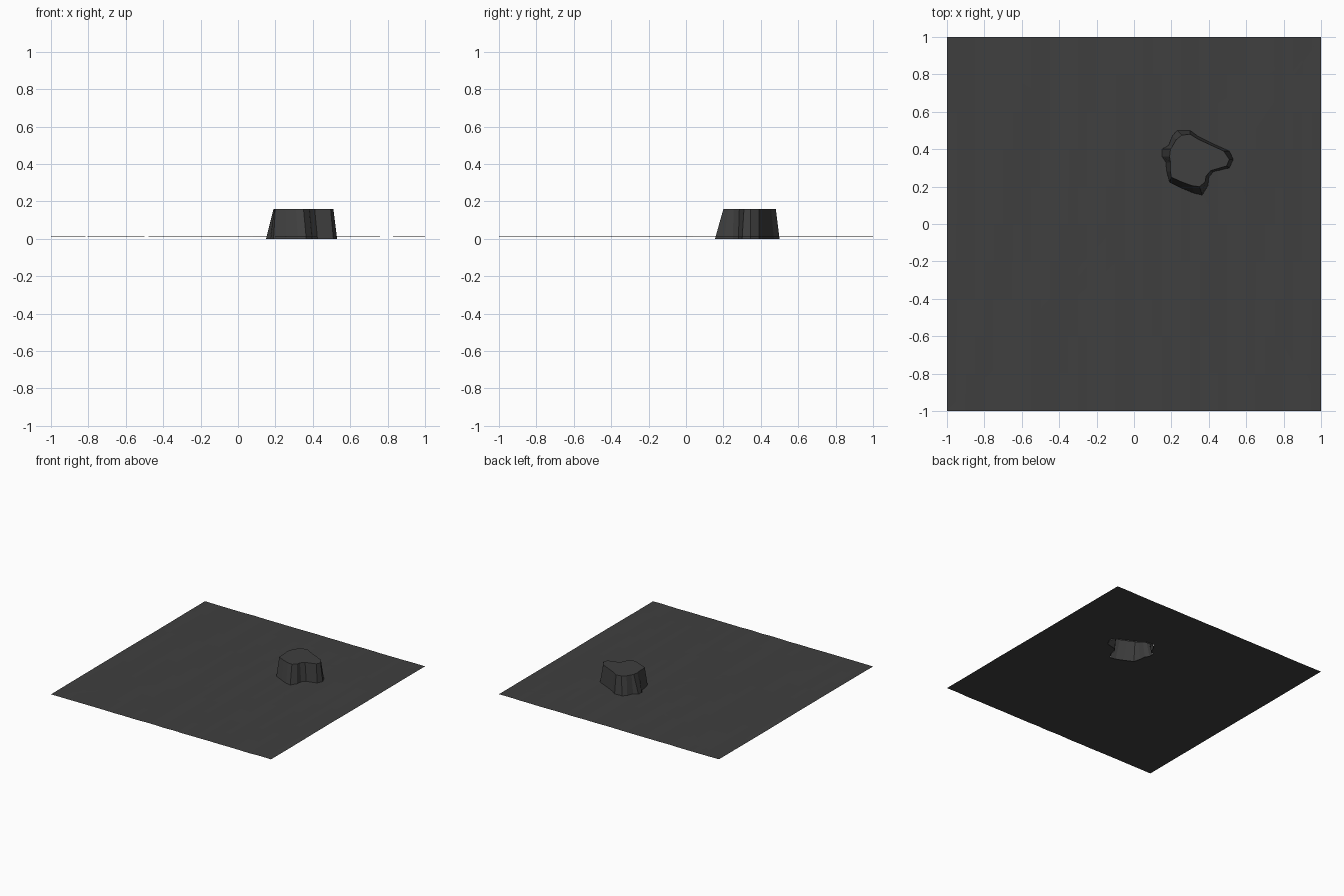
import bpy, bmesh
from mathutils import Vector, noise

if "Cube" in bpy.data.objects:
    bpy.data.objects.remove(bpy.data.objects["Cube"])

# Outlines of the rocky plateau: foot and matching rim
FOOT = [(.23, .50), (.30, .50), (.34, .47), (.42, .43), (.51, .39), (.53, .345), (.51, .30),
        (.425, .28), (.40, .25), (.395, .205), (.365, .155), (.32, .165), (.26, .19),
        (.19, .225), (.175, .28), (.17, .33), (.15, .36), (.15, .40), (.185, .42), (.205, .47)]
RIM = [(.255, .475), (.30, .48), (.34, .455), (.415, .42), (.48, .39), (.51, .345), (.495, .31),
       (.41, .285), (.385, .255), (.38, .225), (.35, .20), (.31, .205), (.255, .225),
       (.20, .25), (.195, .28), (.195, .33), (.19, .36), (.195, .40), (.205, .415), (.225, .45)]
GROUND_Z, TOP_Z = 0.011, 0.16

rock = bpy.data.materials.new("dark_grey_rock")
rock.diffuse_color = (0.05, 0.05, 0.05, 1)
rock.use_nodes = True
rock.node_tree.nodes["Principled BSDF"].inputs["Base Color"].default_value = rock.diffuse_color


def finish(bm, name):
    mesh = bpy.data.meshes.new(name)
    bm.to_mesh(mesh)
    bm.free()
    mesh.materials.append(rock)
    bpy.context.collection.objects.link(bpy.data.objects.new(name, mesh))


def loop(bm, points, z):
    return [bm.verts.new((x, y, z)) for x, y in points]


# Ground: a square sheet with a hole under the plateau, and faint streaks along y
bm = bmesh.new()
for points in ([(-1, -1), (1, -1), (1, 1), (-1, 1)], FOOT):
    vs = loop(bm, points, 0)
    for a, b in zip(vs, vs[1:] + vs[:1]):
        bm.edges.new((a, b))
bmesh.ops.triangle_fill(bm, edges=bm.edges[:], use_beauty=True, normal=(0, 0, 1))
for axis, count in ((Vector((1, 0, 0)), 40), (Vector((0, 1, 0)), 10)):
    for i in range(1, count):
        bmesh.ops.bisect_plane(bm, geom=bm.verts[:] + bm.edges[:] + bm.faces[:],
                               plane_co=axis * (2 * i / count - 1), plane_no=axis, dist=1e-5)
for v in bm.verts:
    v.co.z = GROUND_Z + 0.0025 * noise.noise(Vector((v.co.x * 9, v.co.y * 1.5, 0.3)))
for f in bm.faces:
    f.normal_update()
    if f.normal.z < 0:
        f.normal_flip()
finish(bm, "ground_sheet")

# Plateau: sloped cliff walls, hollow underneath, with a flat top
bm = bmesh.new()
low, high = loop(bm, FOOT, 0), loop(bm, RIM, TOP_Z)
n = len(low)
for i in range(n):
    j = (i + 1) % n
    bm.faces.new((low[j], low[i], high[i], high[j]))
bm.faces.new(high[::-1])
finish(bm, "plateau")
